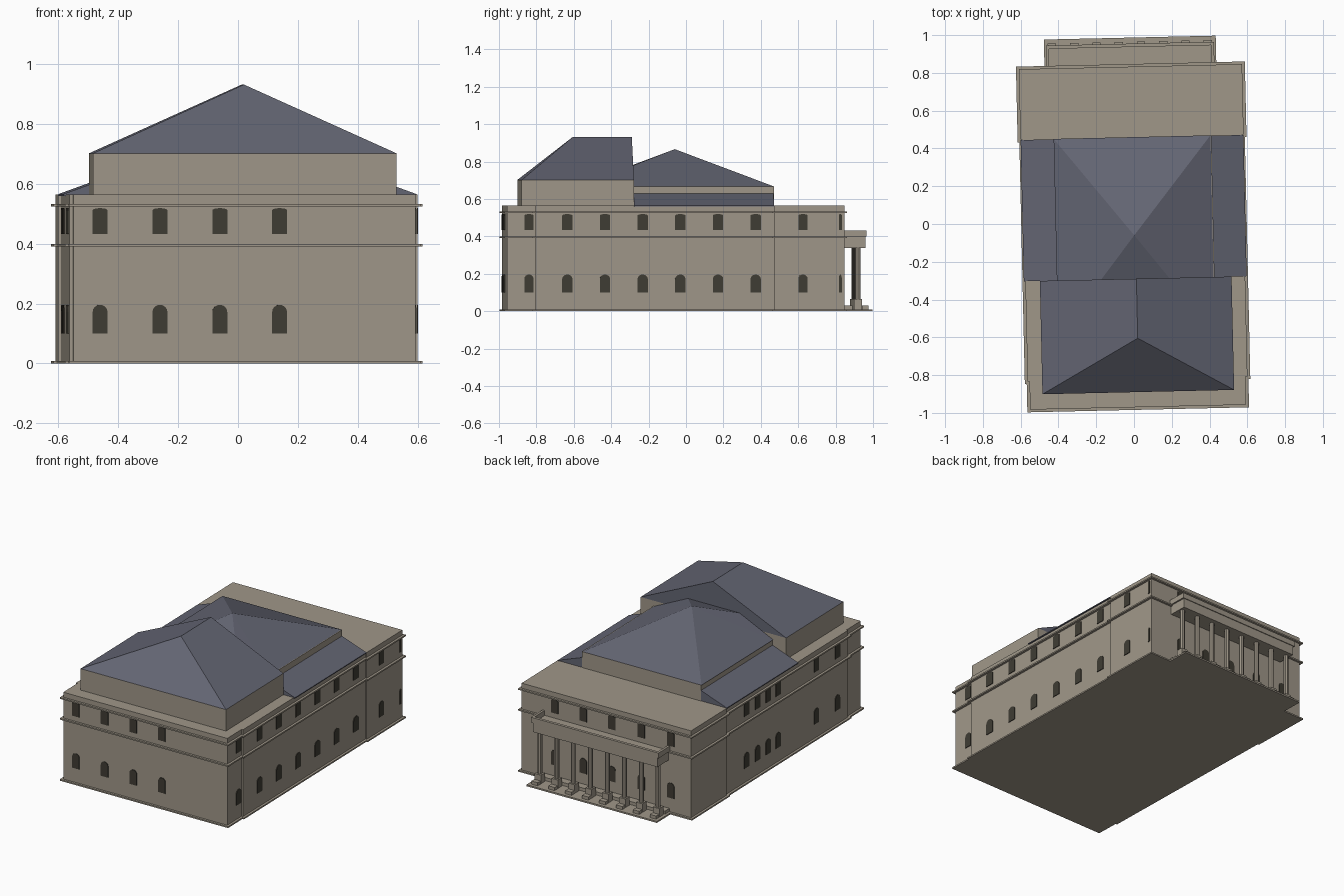
import bpy, bmesh, math
from mathutils import Matrix, Vector

cube = bpy.data.objects.get("Cube")
if cube:
    bpy.data.objects.remove(cube, do_unlink=True)

# The whole building is turned slightly on its plot
TURN = Matrix.Rotation(math.radians(1.3), 4, 'Z')


def material(name, rgb):
    m = bpy.data.materials.new(name)
    m.use_nodes = True
    m.diffuse_color = (*rgb, 1)
    m.node_tree.nodes["Principled BSDF"].inputs["Base Color"].default_value = (*rgb, 1)
    return m


STONE = material("tan stone", (0.35, 0.31, 0.25))
SLATE = material("blue grey slate", (0.125, 0.13, 0.17))
GLASS = material("dark window", (0.05, 0.045, 0.034))


def solid(name, pointsets, mat):
    """One object made of several convex solids, each given by its corners."""
    bm = bmesh.new()
    for points in pointsets:
        verts = [bm.verts.new(TURN @ Vector(p)) for p in points]
        bmesh.ops.convex_hull(bm, input=verts)
    bmesh.ops.dissolve_limit(bm, angle_limit=0.002, verts=bm.verts[:], edges=bm.edges[:])
    bmesh.ops.recalc_face_normals(bm, faces=bm.faces[:])
    mesh = bpy.data.meshes.new(name)
    bm.to_mesh(mesh)
    bm.free()
    mesh.materials.append(mat)
    obj = bpy.data.objects.new(name, mesh)
    bpy.context.collection.objects.link(obj)
    return obj


def box(x0, x1, y0, y1, z0, z1):
    return [(x, y, z) for x in (x0, x1) for y in (y0, y1) for z in (z0, z1)]


# Three wall blocks with a plinth and two string courses
BLOCKS = {"front": (0.572, -0.97, -0.81), "middle": (0.582, -0.82, 0.46),
          "back": (0.591, 0.46, 0.833)}
for name, (w, y0, y1) in BLOCKS.items():
    solid(name + "_walls", [box(-w, w, y0, y1, 0, 0.565)], STONE)
    c = w + 0.015
    a, b = y0 - 0.014, y1 + 0.014
    solid(name + "_courses", [box(-c, c, a, b, z, z + 0.009)
                              for z in (0, 0.391, 0.524)], STONE)

# Front hall and its hipped roof, ending in an upright gable
solid("front_hall", [box(-0.505, 0.51, -0.89, -0.29, 0.56, 0.702)], STONE)
solid("front_hall_roof", [[(x, y, 0.702) for x in (-0.505, 0.51) for y in (-0.89, -0.29)]
                          + [(0.006, -0.605, 0.932), (0.006, -0.29, 0.932)]], SLATE)

# Rear hall: lean-to roofs, raised band and cut pyramid
solid("rear_hall", [box(-0.41, 0.42, -0.3, 0.46, 0.56, 0.667)], STONE)
solid("lean_to_roofs", [[(s * x, y, z) for y in (-0.29, 0.458)
                         for x, z in ((0.40, 0.56), (0.59, 0.56), (0.59, 0.566), (0.40, 0.635))]
                        for s in (-1, 1)], SLATE)
solid("rear_hall_roof", [[(s * 0.415, y, 0.667) for s in (-1, 1) for y in (-0.29, 0.46)]
                         + [(-0.18, -0.29, 0.778), (0.18, -0.29, 0.778), (0, -0.06, 0.866)]],
      SLATE)


# Windows: thin plates, arched below and almost square above
def window(place, u, z, width, height, rise):
    h = width / 2
    profile = [(-h, 0), (h, 0)]
    for i in range(9):
        t = math.pi * i / 8
        profile.append((h * math.cos(t), height - rise + rise * math.sin(t)))
    return [place(u + a, z + b, d) for a, b in profile for d in (-0.004, 0.004)]


def windows(name, place, centres, width=0.055):
    sets = []
    for u in centres:
        sets.append(window(place, u, 0.1, width, 0.096, 0.024))
        sets.append(window(place, u, 0.433, width, 0.086, 0.007))
    solid(name, sets, GLASS)


windows("front_windows", lambda u, z, d: (u, -0.97 + d, z),
        (-0.483, -0.283, -0.083, 0.117), 0.05)
windows("back_windows", lambda u, z, d: (u, 0.833 + d, z),
        (0.36, 0.16, -0.04, -0.245, -0.45), 0.05)
windows("left_front_window", lambda u, z, d: (0.572 + d, u, z), (-0.853,), 0.05)
windows("left_windows", lambda u, z, d: (0.582 + d, u, z),
        [-0.648 + 0.2015 * i for i in range(6)])
windows("left_back_window", lambda u, z, d: (0.591 + d, u, z), (0.612,), 0.05)
windows("left_corner_window", lambda u, z, d: (0.591 + d, u, z), (0.812,), 0.016)
windows("right_windows", lambda u, z, d: (-0.582 + d, u, z),
        (0.24, 0.125, 0.015, -0.09, -0.49, -0.71), 0.05)

# Back porch: base, beam, ceiling and parapet rim
solid("porch_base", [box(-0.455, 0.455, 0.82, 0.987, 0, 0.01),
                     box(-0.44, 0.44, 0.82, 0.88, 0.01, 0.03)], STONE)
solid("porch_beam", [box(-0.435, 0.435, 0.83, 0.95, 0.338, 0.4)], STONE)
rim = [box(-0.445, 0.445, 0.937, 0.955, 0.398, 0.432)]
for s in (-1, 1):
    rim.append(box(s * 0.445, s * 0.43, 0.83, 0.937, 0.398, 0.432))
solid("porch_parapet", rim, STONE)

# Row of columns on pedestals, with low blocks in front
columns, pedestals = [], []
for i in range(8):
    x = -0.413 + 0.118 * i
    ring = [(0.015 * math.cos(k * math.pi / 4), 0.015 * math.sin(k * math.pi / 4))
            for k in range(8)]
    columns.append([(x + a, 0.91 + b, z) for a, b in ring for z in (0.06, 0.34)])
    pedestals.append(box(x - 0.022, x + 0.022, 0.888, 0.932, 0.005, 0.065))
    pedestals.append(box(x - 0.022, x + 0.022, 0.935, 0.965, 0.005, 0.03))
solid("porch_columns", columns, STONE)
solid("porch_pedestals", pedestals, STONE)
